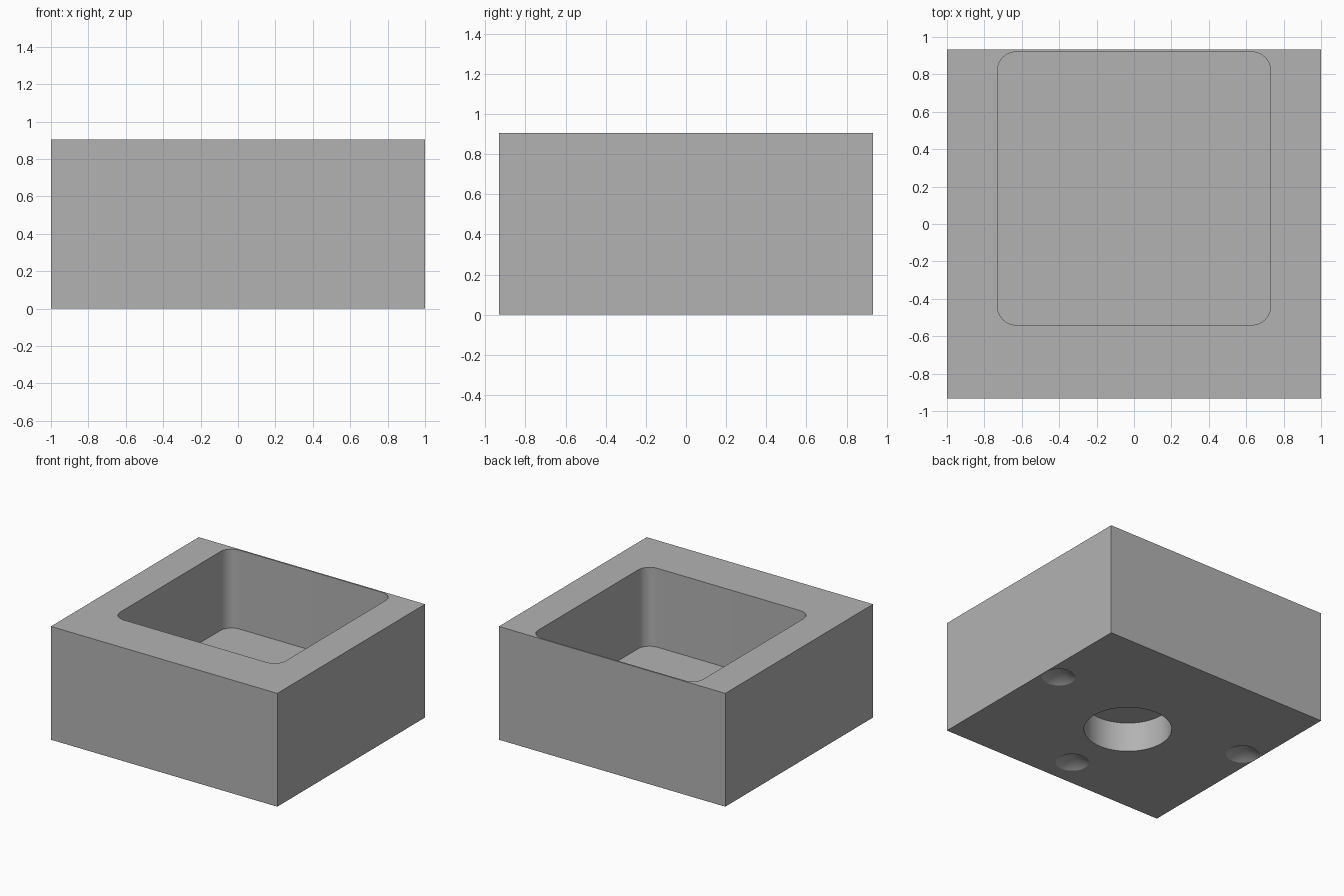
import bpy
import bmesh
import math
from mathutils import Matrix

if "Cube" in bpy.data.objects:
    bpy.data.objects.remove(bpy.data.objects["Cube"], do_unlink=True)

WIDTH, DEPTH, HEIGHT = 2.0, 1.865, 0.905
POCKET_FLOOR = 0.275
OVERLAP = 0.1          # how far cutters stick out of the block

grey = bpy.data.materials.new("plain grey")
grey.use_nodes = True
grey.diffuse_color = (0.45, 0.45, 0.45, 1)
grey.node_tree.nodes["Principled BSDF"].inputs["Base Color"].default_value = grey.diffuse_color


def make_object(name, bm):
    bmesh.ops.recalc_face_normals(bm, faces=bm.faces)
    mesh = bpy.data.meshes.new(name)
    bm.to_mesh(mesh)
    bm.free()
    mesh.materials.append(grey)
    obj = bpy.data.objects.new(name, mesh)
    bpy.context.collection.objects.link(obj)
    return obj


def box(name, x0, x1, y0, y1, z0, z1, corner=0):
    """Box with optionally rounded vertical corners."""
    bm = bmesh.new()
    bmesh.ops.create_cube(bm, size=1)
    bmesh.ops.scale(bm, vec=(x1 - x0, y1 - y0, z1 - z0), verts=bm.verts)
    bmesh.ops.translate(bm, vec=((x0 + x1) / 2, (y0 + y1) / 2, (z0 + z1) / 2), verts=bm.verts)
    if corner:
        upright = [e for e in bm.edges
                   if abs(e.verts[0].co.z - e.verts[1].co.z) > 0.01]
        bmesh.ops.bevel(bm, geom=upright, offset=corner, segments=12,
                        profile=0.5, affect='EDGES')
    return make_object(name, bm)


def cone(name, x, y, z0, z1, r0, r1, segments=64):
    bm = bmesh.new()
    bmesh.ops.create_cone(bm, cap_ends=True, segments=segments, radius1=r0, radius2=r1,
                          depth=z1 - z0, matrix=Matrix.Translation((x, y, (z0 + z1) / 2)))
    bmesh.ops.remove_doubles(bm, verts=bm.verts, dist=1e-5)
    return make_object(name, bm)


# Solid block
block = box("block", -WIDTH / 2, WIDTH / 2, -DEPTH / 2, DEPTH / 2, 0, HEIGHT)

# Rounded pocket in the top, close to the back wall
cutters = [box("pocket_cutter", -0.73, 0.73, -0.54, 0.92,
               POCKET_FLOOR, HEIGHT + OVERLAP, corner=0.1)]

# Blind round hole in the underside
cutters.append(cone("round_hole_cutter", 0, -0.07, -OVERLAP, 0.237, 0.32, 0.32))

# Three shallow conical dimples in the underside
RADIUS, DIP = 0.122, 0.07
for i, (x, y) in enumerate([(-0.875, 0.19), (0.875, 0.19), (0, -0.7)]):
    base = -0.02
    r0 = RADIUS * (DIP - base) / DIP
    cutters.append(cone(f"dimple_cutter_{i + 1}", x, y, base, DIP, r0, 0))

# Cut everything out of the block
bpy.context.view_layer.objects.active = block
for cutter in cutters:
    mod = block.modifiers.new(cutter.name, 'BOOLEAN')
    mod.operation = 'DIFFERENCE'
    mod.solver = 'EXACT'
    mod.object = cutter
    bpy.ops.object.modifier_apply(modifier=mod.name)
    bpy.data.objects.remove(cutter, do_unlink=True)

# Smooth the curved walls, keep the rims sharp
bpy.ops.object.select_all(action='DESELECT')
block.select_set(True)
bpy.ops.object.shade_smooth_by_angle(angle=math.radians(25))
